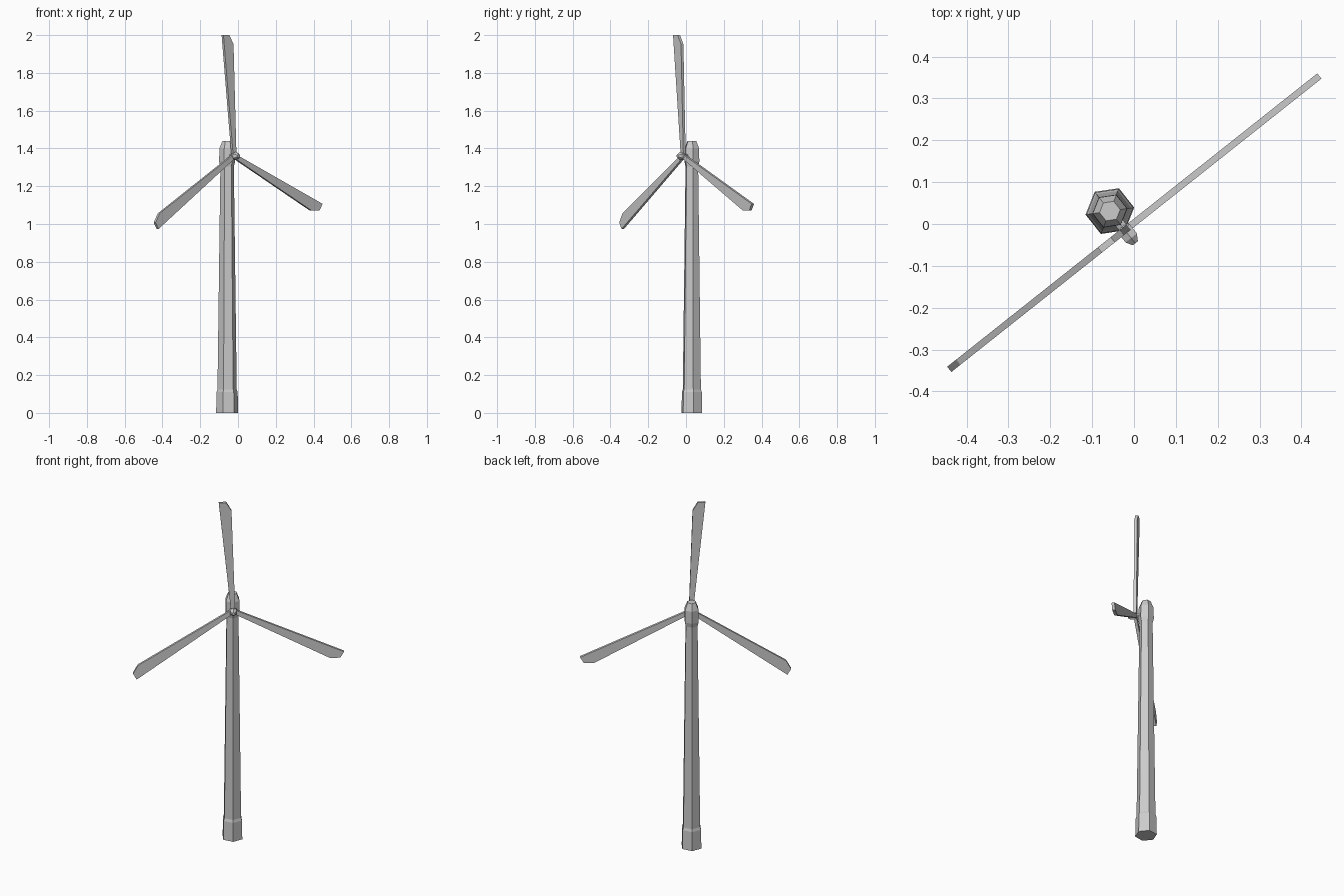
import bpy, bmesh, math
from mathutils import Matrix, Vector

if "Cube" in bpy.data.objects:
    bpy.data.objects.remove(bpy.data.objects["Cube"])

YAW = math.radians(38.4)                  # whole turbine is turned about z
TURN = Matrix.Rotation(YAW, 4, 'Z')
AXIS_X, HUB_Z = -0.026, 1.36              # rotor axis in the turned frame


def finish(name, bm, matrix):
    bm.transform(matrix)
    bmesh.ops.recalc_face_normals(bm, faces=bm.faces)
    mesh = bpy.data.meshes.new(name)
    bm.to_mesh(mesh)
    bm.free()
    obj = bpy.data.objects.new(name, mesh)
    bpy.context.collection.objects.link(obj)
    return obj


def hex_stack(name, profile, matrix):
    """Closed six-sided body from (radius, height) rings, a corner facing -y."""
    bm = bmesh.new()
    rings = []
    for r, z in profile:
        angles = [math.radians(30 + 60 * k) for k in range(6)]
        rings.append([bm.verts.new((r * math.cos(a), r * math.sin(a), z)) for a in angles])
    for low, high in zip(rings, rings[1:]):
        for k in range(6):
            n = (k + 1) % 6
            bm.faces.new((low[k], low[n], high[n], high[k]))
    bm.faces.new(rings[0])
    bm.faces.new(rings[-1])
    return finish(name, bm, matrix)


# Tower with thick foot and flared head
tower_profile = [(0.0587, 0), (0.0565, 0.11), (0.0515, 0.125), (0.036, 1.305),
                 (0.0425, 1.33), (0.0415, 1.40), (0.025, 1.44)]
hex_stack("tower", tower_profile, TURN @ Matrix.Translation((AXIS_X, 0.06, 0)))

# Rotor hub, reaching from the tower head to the nose
hub_profile = [(0.013, -0.035), (0.013, -0.012), (0.02, -0.006), (0.02, 0.022), (0.009, 0.038)]
hub_place = Matrix.Translation((AXIS_X, 0, HUB_Z)) @ Matrix.Rotation(math.pi / 2, 4, 'X')
hex_stack("rotor_hub", hub_profile, TURN @ hub_place)

# Three flat blades, one straight edge and one clipped tip corner
outline = [(-0.011, 0.0), (0.011, 0.0), (-0.009, 0.592), (-0.037, 0.64), (-0.077, 0.64)]
for i in range(3):
    bm = bmesh.new()
    face = bm.faces.new([bm.verts.new((x, -0.006, z)) for x, z in outline])
    ext = bmesh.ops.extrude_face_region(bm, geom=[face], use_keep_orig=True)
    back = [v for v in ext["geom"] if isinstance(v, bmesh.types.BMVert)]
    bmesh.ops.translate(bm, verts=back, vec=Vector((0, 0.016, 0)))
    spin = Matrix.Rotation(math.radians(120 * i), 4, 'Y')
    finish(f"blade_{i + 1}", bm, TURN @ Matrix.Translation((AXIS_X, 0, HUB_Z)) @ spin)
